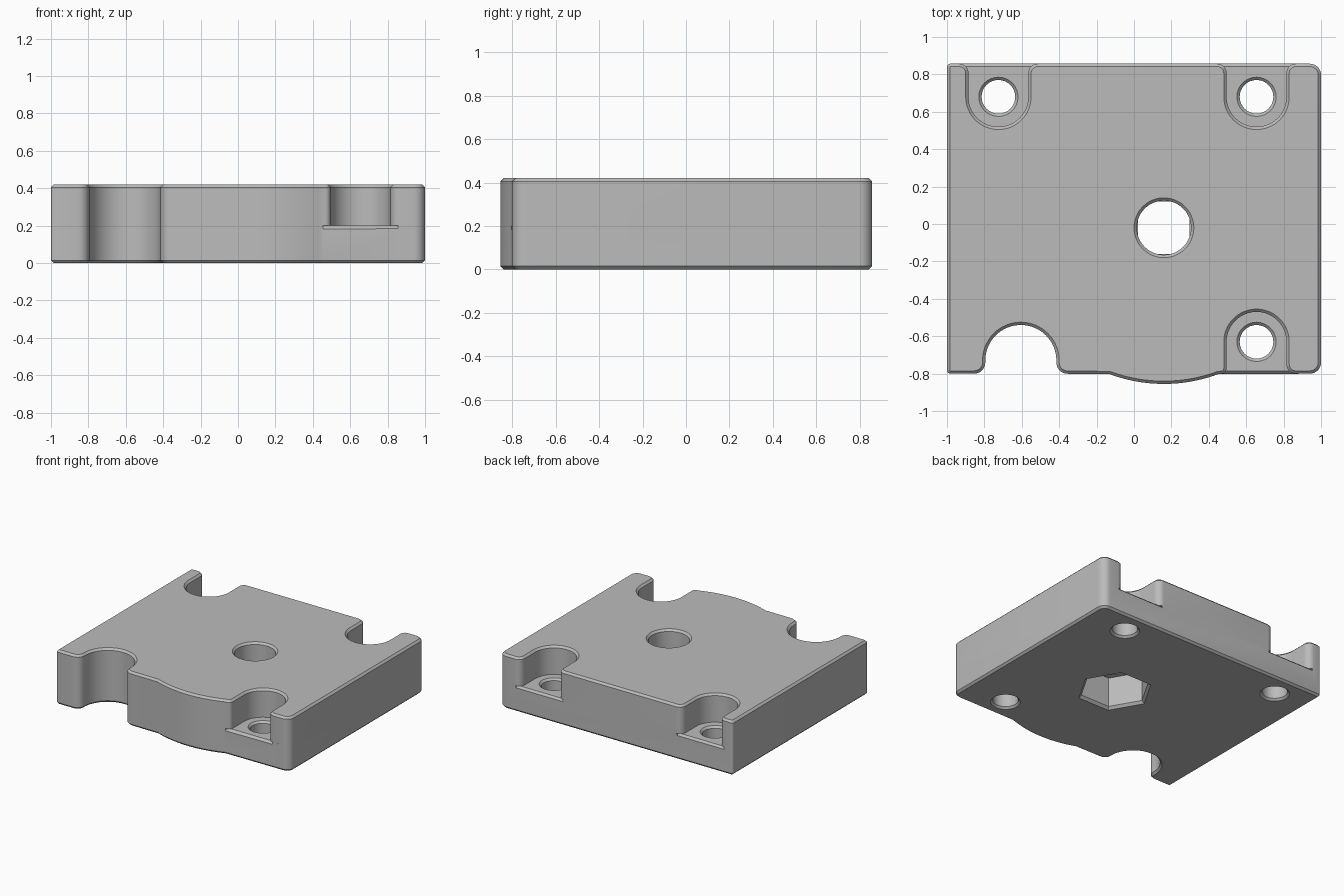
import bpy, bmesh, math
from mathutils import Vector, Matrix

cube = bpy.data.objects.get("Cube")
if cube:
    bpy.data.objects.remove(cube, do_unlink=True)

FRONT, BACK = -0.80, 0.857
TOP, FLOOR, CHAMFER = 0.42, 0.20, 0.015
CENTRE = (0.16, -0.02)
SCREWS = [(-0.725, 0.68, BACK), (0.655, 0.68, BACK), (0.655, -0.63, FRONT)]

grey = bpy.data.materials.new("plain grey")
grey.use_nodes = True
colour = (0.5, 0.5, 0.5, 1)
grey.diffuse_color = colour
grey.node_tree.nodes["Principled BSDF"].inputs["Base Color"].default_value = colour


def rounded(corners):
    """Outline from corners (x, y, radius), each replaced by an arc."""
    out = []
    for i, (x, y, r) in enumerate(corners):
        p = Vector((x, y))
        a = (Vector(corners[i - 1][:2]) - p).normalized()
        b = (Vector(corners[(i + 1) % len(corners)][:2]) - p).normalized()
        pts = [p]
        if r > 0:
            half = a.angle(b) / 2
            mid = p + (a + b).normalized() * r / math.sin(half)
            u = p + a * r / math.tan(half) - mid
            v = p + b * r / math.tan(half) - mid
            n = 4 if r < 0.04 else 8 if r < 0.1 else 16
            turn = u.angle(v)
            pts = [mid + (u * math.sin(turn * (1 - k / n)) + v * math.sin(turn * k / n))
                   / math.sin(turn) for k in range(n + 1)]
        out += [q for q in pts if not out or (q - out[-1]).length > 1e-4]
    return out


def finish(name, bm):
    bmesh.ops.recalc_face_normals(bm, faces=bm.faces)
    mesh = bpy.data.meshes.new(name)
    bm.to_mesh(mesh)
    bm.free()
    obj = bpy.data.objects.new(name, mesh)
    bpy.context.collection.objects.link(obj)
    mesh.materials.append(grey)
    return obj


def prism(name, outline, z0, z1, rim):
    """Extruded outline with a chamfer round the rim at one height."""
    bm = bmesh.new()
    base = bm.faces.new([bm.verts.new((p.x, p.y, z0)) for p in outline])
    top = bmesh.ops.extrude_face_region(bm, geom=[base], use_keep_orig=True)["geom"]
    bmesh.ops.translate(bm, vec=(0, 0, z1 - z0),
                        verts=[g for g in top if isinstance(g, bmesh.types.BMVert)])
    bmesh.ops.recalc_face_normals(bm, faces=bm.faces)
    edges = [e for e in bm.edges if all(abs(v.co.z - rim) < 1e-5 for v in e.verts)]
    bmesh.ops.bevel(bm, geom=edges, offset=CHAMFER, segments=1,
                    affect='EDGES', clamp_overlap=False)
    return finish(name, bm)


def lathe(name, x, y, rings, sides):
    """Stack of regular polygons (radius, z) joined into a closed solid."""
    bm = bmesh.new()
    loops = [[bm.verts.new((x + r * math.cos(math.tau * k / sides),
                            y + r * math.sin(math.tau * k / sides), z))
              for k in range(sides)] for r, z in rings]
    for low, high in zip(loops, loops[1:]):
        for k in range(sides):
            j = (k + 1) % sides
            bm.faces.new((low[k], low[j], high[j], high[k]))
    bm.faces.new(loops[0])
    bm.faces.new(loops[-1])
    return finish(name, bm)


def box(name, centre, size):
    bm = bmesh.new()
    bmesh.ops.create_cube(bm, size=1, matrix=Matrix.Translation(centre) @ Matrix.Diagonal((*size, 1)))
    return finish(name, bm)


def lip(name, x, edge):
    """Wedge that chamfers the open edge of a pocket floor."""
    s = math.copysign(1, edge)
    bm = bmesh.new()
    profile = [(edge + s * 0.01, FLOOR), (edge + s * 0.01, FLOOR - 0.025), (edge - s * CHAMFER, FLOOR)]
    ends = [[bm.verts.new((x + w, y, z)) for y, z in profile] for w in (-0.2, 0.2)]
    for k in range(3):
        j = (k + 1) % 3
        bm.faces.new((ends[0][k], ends[0][j], ends[1][j], ends[1][k]))
    for end in ends:
        bm.faces.new(end)
    return finish(name, bm)


def slot(x, y, r, edge, fillets):
    """Corners of a round-ended slot open at an edge, in outline order."""
    s = math.copysign(1, edge)
    return [(x + s * r, edge, fillets[0]), (x + s * r, y - s * r, r),
            (x - s * r, y - s * r, r), (x - s * r, edge, fillets[1])]


# Outlines: side notch and front bulge, with or without the screw pockets
def plate_outline(pockets):
    bulge = [(CENTRE[0] + 0.835 * math.sin(a), CENTRE[1] - 0.835 * math.cos(a), 0)
             for a in (0.355 * k / 12 for k in range(-12, 13))]
    back_left, back_right, front_right = [
        slot(x, y, 0.16, e, (0.05, 0.05) if e > 0 else (0.03, 0.05)) if pockets else []
        for x, y, e in SCREWS]
    notch = slot(-0.605, -0.73, 0.19, FRONT, (0.06, 0.06))
    # slots on the front edge run left to right
    return rounded([(-1, FRONT, 0.018)] + notch[::-1][::1 if notch[0][0] > notch[-1][0] else -1]
                   + bulge + sorted_front(front_right)
                   + [(1, FRONT, 0.06), (1, BACK, 0.06)]
                   + back_right + back_left + [(-1, BACK, 0.018)])


def sorted_front(corners):
    return corners if not corners or corners[0][0] < corners[-1][0] else corners[::-1]


body = prism("mounting_plate", plate_outline(False), 0, FLOOR, 0)
upper = prism("upper_half", plate_outline(True), FLOOR, TOP, TOP)

# Cutters: centre bore, bridging step, hexagonal recess, screw holes and lips
cx, cy = CENTRE
cutters = [
    lathe("bore", cx, cy, [(0.145, 0.265), (0.145, TOP - CHAMFER), (0.175, TOP + CHAMFER)], 48),
    box("step", (cx, cy, 0.255), (0.276, 0.28, 0.03)),
    lathe("hex_recess", cx, cy, [(0.285, -CHAMFER), (0.25, 0.02), (0.25, 0.25)], 6),
]
for x, y, edge in SCREWS:
    cutters.append(lathe("screw_hole", x, y, [(0.12, -CHAMFER), (0.09, CHAMFER),
                                              (0.09, FLOOR - CHAMFER), (0.12, FLOOR + CHAMFER)], 32))
    cutters.append(lip("pocket_lip", x, edge))

for helper in [upper] + cutters:
    helper.hide_render = True
    mod = body.modifiers.new(helper.name, 'BOOLEAN')
    mod.operation = 'UNION' if helper == upper else 'DIFFERENCE'
    mod.solver = 'EXACT'
    mod.object = helper

# Bake the cuts and remove the helpers
bpy.context.view_layer.update()
baked = bpy.data.meshes.new_from_object(body.evaluated_get(bpy.context.evaluated_depsgraph_get()))
body.modifiers.clear()
body.data = baked
for helper in [upper] + cutters:
    bpy.data.objects.remove(helper, do_unlink=True)

bpy.ops.object.select_all(action='DESELECT')
body.select_set(True)
bpy.context.view_layer.objects.active = body
bpy.ops.object.shade_smooth_by_angle(angle=math.radians(30))
